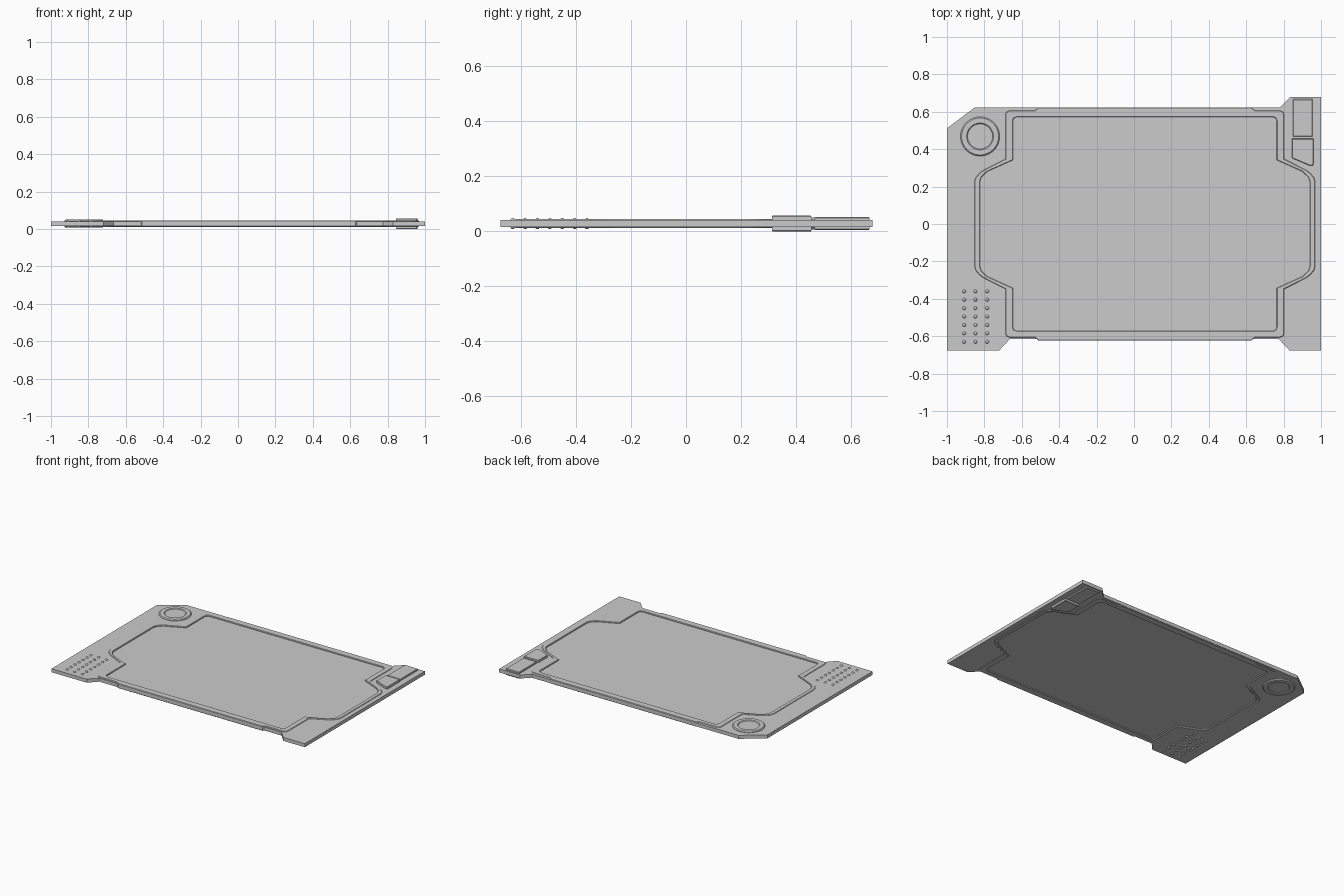
import bpy, bmesh, math

if "Cube" in bpy.data.objects:
    bpy.data.objects.remove(bpy.data.objects["Cube"])

MID = 0.0285   # middle height: the tablet is the same on top and underneath


def slab(name, loops, half, bevel=0.0):
    """Flat outline (further loops are holes), extruded both ways from MID."""
    cu = bpy.data.curves.new(name, 'CURVE')
    cu.dimensions = '2D'
    cu.fill_mode = 'BOTH'
    cu.extrude = half - bevel
    cu.bevel_depth = bevel
    cu.offset = -bevel
    cu.bevel_resolution = 0
    for i, pts in enumerate(loops):
        pts = pts if i == 0 else pts[::-1]
        sp = cu.splines.new('POLY')
        sp.points.add(len(pts) - 1)
        for p, (x, y) in zip(sp.points, pts):
            p.co = (x, y, 0, 1)
        sp.use_cyclic_u = True
    tmp = bpy.data.objects.new(name + "_curve", cu)
    bpy.context.collection.objects.link(tmp)
    dg = bpy.context.evaluated_depsgraph_get()
    me = bpy.data.meshes.new_from_object(tmp.evaluated_get(dg))
    bpy.data.objects.remove(tmp)
    bm = bmesh.new()
    bm.from_mesh(me)
    bmesh.ops.remove_doubles(bm, verts=bm.verts, dist=1e-5)
    bmesh.ops.recalc_face_normals(bm, faces=bm.faces)
    for f in bm.faces:
        f.smooth = False
    bm.to_mesh(me)
    bm.free()
    me.name = name
    ob = bpy.data.objects.new(name, me)
    ob.location.z = MID
    bpy.context.collection.objects.link(ob)
    return ob


def four_way(quarter, cx=0.058):
    """Mirror a quarter outline into a full counter-clockwise loop."""
    half = quarter + [(-x, y) for x, y in reversed(quarter)]
    full = half + [(-x, -y) for x, y in half]
    return [(x + cx, y) for x, y in full]


def circle(cx, cy, r, n=32):
    return [(cx + r * math.cos(2 * math.pi * i / n),
             cy + r * math.sin(2 * math.pi * i / n)) for i in range(n)]


# Outlines
screen = four_way([(.882, .225), (.874, .25), (.843, .28), (.705, .342),
                   (.705, .553), (.699, .566), (.685, .572)])
frame = four_way([(.911, .225), (.905, .248), (.885, .272), (.86, .29),
                  (.745, .348), (.745, .585), (.739, .6), (.724, .606),
                  (.59, .606), (.57, .622)])
body = [(-1, -.675), (-.72, -.675), (-.665, -.616), (.775, -.616),
        (.83, -.675), (1, -.675), (1, .678), (.835, .678),
        (.78, .624), (-.85, .624), (-1, .512)]

# Body plate, raised frame and recessed screen
slab("body_plate", [body, screen], 0.0125)
slab("screen_frame", [frame, screen], 0.0165, 0.003)
slab("screen_panel", [screen], 0.0085)

# Round dial in the corner
slab("dial_ring", [circle(-.823, .468, .105), circle(-.823, .468, .066)],
     0.0215, 0.006)
slab("dial_centre", [circle(-.823, .468, .067)], 0.0165)

# Two side buttons
slab("long_button", [[(.85, .467), (.955, .467), (.955, .667), (.85, .667)]],
     0.0235, 0.003)
slab("short_button", [[(.845, .352), (.94, .312), (.955, .312), (.96, .322),
                       (.96, .456), (.845, .456)]], 0.0285, 0.003)

# Speaker studs on both faces
bm = bmesh.new()
for x in (-.908, -.848, -.785):
    for row in range(7):
        geo = bmesh.ops.create_uvsphere(bm, u_segments=12, v_segments=8, radius=1)
        bmesh.ops.scale(bm, verts=geo['verts'], vec=(.012, .012, .0205))
        bmesh.ops.translate(bm, verts=geo['verts'], vec=(x, -.36 - .045 * row, MID))
for f in bm.faces:
    f.smooth = True
me = bpy.data.meshes.new("speaker_studs")
bm.to_mesh(me)
bm.free()
bpy.context.collection.objects.link(bpy.data.objects.new("speaker_studs", me))
